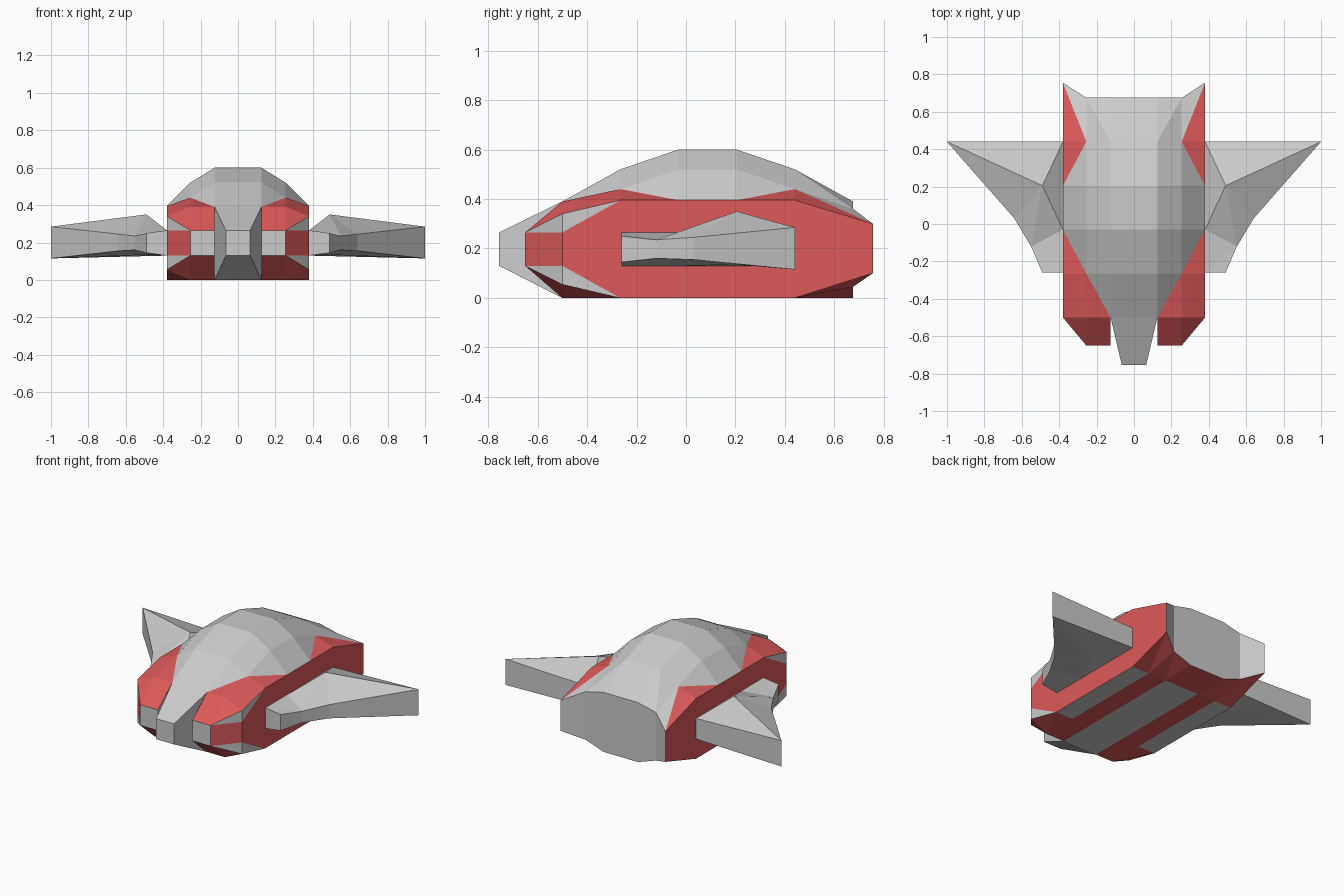
import bpy
import bmesh
from mathutils import Vector

cube = bpy.data.objects.get("Cube")
if cube:
    bpy.data.objects.remove(cube, do_unlink=True)


def make_material(name, rgb):
    mat = bpy.data.materials.new(name)
    mat.use_nodes = True
    colour = (*rgb, 1.0)
    mat.diffuse_color = colour
    mat.node_tree.nodes["Principled BSDF"].inputs["Base Color"].default_value = colour
    return mat


GREY, RED = 0, 1
materials = [make_material("hull grey", (0.6, 0.6, 0.6)),
             make_material("hull red", (0.72, 0.1, 0.1))]


class Shell:
    """Collects faces of the left half together with their mirror images."""

    def __init__(self):
        self.bm = bmesh.new()

    def face(self, points, colour=GREY):
        for side in (1, -1):
            verts = [self.bm.verts.new((side * x, y, z)) for x, y, z in points]
            self.bm.faces.new(verts).material_index = colour

    def finish(self, name):
        bmesh.ops.remove_doubles(self.bm, verts=self.bm.verts, dist=0.0005)
        bmesh.ops.recalc_face_normals(self.bm, faces=self.bm.faces)
        mesh = bpy.data.meshes.new(name)
        self.bm.to_mesh(mesh)
        self.bm.free()
        for mat in materials:
            mesh.materials.append(mat)
        obj = bpy.data.objects.new(name, mesh)
        bpy.context.collection.objects.link(obj)
        return obj


# Hull stations: y, top heights and bottom heights at the three outer columns
COLUMNS = (0.125, 0.255, 0.38)
STATIONS = [
    (-0.5, (0.39, 0.39, 0.34), (0, 0, 0.055)),
    (-0.265, (0.52, 0.44, 0.395), (0, 0, 0)),
    (-0.03, (0.6, 0.52, 0.395), (0, 0, 0)),
    (0.205, (0.6, 0.52, 0.395), (0, 0, 0)),
    (0.44, (0.52, 0.44, 0.395), (0, 0, 0)),
    (0.675, (0.39, 0.36, 0.3), (0, 0.045, 0.1)),
]
LOW, HIGH = 0.13, 0.265


def station_row(station, level):
    y, heights = station[0], station[level]
    row = [Vector((0, y, heights[0]))]
    row += [Vector((x, y, z)) for x, z in zip(COLUMNS, heights)]
    if y > 0.6:
        row[-1].y = 0.755
    return row


def top_colour(c):
    front = c.x > 0.38 + 0.543 * (c.y + 0.03)
    rear = c.x > 0.255 + 0.45 * abs(c.y - 0.44)
    return RED if front or rear else GREY


def bottom_colour(c):
    if c.y > 0.44:
        return RED
    if c.y < -0.265:
        return RED if c.x > 0.125 else GREY
    return RED if 0.125 < c.x < 0.255 else GREY


hull = Shell()
top = [station_row(s, 1) for s in STATIONS]
bottom = [station_row(s, 2) for s in STATIONS]

# Domed top and flat underside, split along the colour borders
for rows, rule in ((top, top_colour), (bottom, bottom_colour)):
    for i in range(len(rows) - 1):
        for j in range(3):
            a, b = rows[i][j], rows[i][j + 1]
            c, d = rows[i + 1][j + 1], rows[i + 1][j]
            pair = ((a, b, d), (b, c, d)) if i == 3 else ((a, b, c), (a, c, d))
            for tri in pair:
                hull.face(tri, rule(sum(tri, Vector()) / 3))

# Rear panel
for j in range(3):
    hull.face((top[-1][j], top[-1][j + 1], bottom[-1][j + 1], bottom[-1][j]))

# Side wall with small grey corner panels
edge_high, edge_low = Vector((0.38, -0.5, HIGH)), Vector((0.38, -0.5, LOW))
wall = [edge_high] + [r[3] for r in top[1:]]
wall += [r[3] for r in reversed(bottom[1:])] + [edge_low]
hull.face(wall, RED)
hull.face((top[0][3], top[1][3], edge_high))
hull.face((bottom[0][3], bottom[1][3], edge_low))

# Front pods either side of the nose
in_high, in_low = Vector((0.125, -0.65, HIGH)), Vector((0.125, -0.65, LOW))
out_high, out_low = Vector((0.255, -0.65, HIGH)), Vector((0.255, -0.65, LOW))
hull.face((in_high, out_high, out_low, in_low))
hull.face((out_high, edge_high, edge_low, out_low), RED)
hull.face((in_high, in_low, bottom[0][1], top[0][1]))
for row, inner, outer, edge in ((top[0], in_high, out_high, edge_high),
                                (bottom[0], in_low, out_low, edge_low)):
    hull.face((inner, outer, row[2], row[1]), RED)
    hull.face((outer, row[3], row[2]), RED)
    hull.face((outer, edge, row[3]))

# Tapered nose
tip_high, tip_low = Vector((0.065, -0.755, HIGH)), Vector((0.065, -0.755, LOW))
mid_high, mid_low = Vector((0, -0.755, HIGH)), Vector((0, -0.755, LOW))
hull.face((top[0][0], top[0][1], tip_high, mid_high))
hull.face((bottom[0][0], bottom[0][1], tip_low, mid_low))
hull.face((mid_high, tip_high, tip_low, mid_low))
hull.face((top[0][1], tip_high, tip_low, bottom[0][1]))
hull.finish("hull")

# Wings: x, y, upper height, lower height
PLAN = {
    "root_front": (0.38, -0.26, 0.265, 0.13),
    "lead": (0.49, -0.26, 0.25, 0.145),
    "notch": (0.55, -0.12, 0.235, 0.16),
    "sweep": (0.64, 0.03, 0.245, 0.155),
    "tip": (1.0, 0.44, 0.285, 0.115),
    "root_back": (0.38, 0.44, 0.265, 0.13),
    "root_mid": (0.38, -0.03, 0.265, 0.13),
    "peak": (0.49, 0.205, 0.35, 0.135),
}
PANELS = ("root_front lead notch", "root_front notch root_mid",
          "root_mid notch peak", "notch sweep peak", "sweep tip peak",
          "tip root_back peak", "root_back root_mid peak")
RIM = "root_front lead notch sweep tip root_back root_mid".split()


def wing_point(key, lower):
    x, y, high, low = PLAN[key]
    return (x, y, low if lower else high)


wings = Shell()
for lower in (False, True):
    for panel in PANELS:
        wings.face([wing_point(k, lower) for k in panel.split()])
for a, b in zip(RIM, RIM[1:] + RIM[:1]):
    wings.face((wing_point(a, False), wing_point(b, False),
                wing_point(b, True), wing_point(a, True)))
wings.finish("wings")
